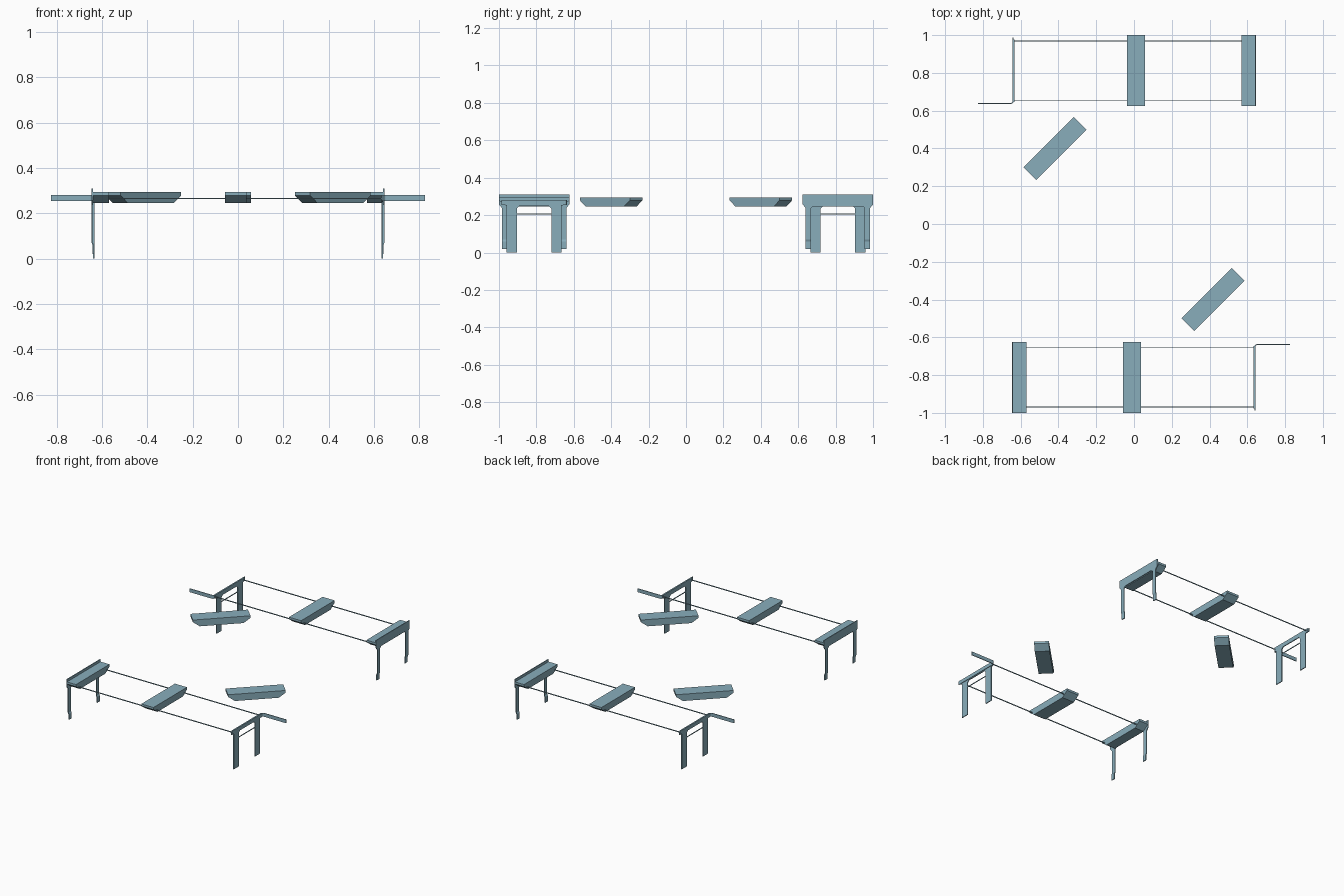
import bpy, bmesh, math
from mathutils import Matrix, Vector

if "Cube" in bpy.data.objects:
    bpy.data.objects.remove(bpy.data.objects["Cube"])

mat = bpy.data.materials.new("slate blue")
mat.diffuse_color = (0.25, 0.42, 0.50, 1)
mat.use_nodes = True
mat.node_tree.nodes["Principled BSDF"].inputs["Base Color"].default_value = mat.diffuse_color
HALF_TURN = Matrix.Rotation(math.pi, 4, 'Z')


def prism(name, profile, direction, place=Matrix()):
    """Extrude a closed 3D outline; add it and its half-turn twin."""
    bm = bmesh.new()
    face = bm.faces.new([bm.verts.new(p) for p in profile])
    ext = bmesh.ops.extrude_face_region(bm, geom=[face])
    moved = [v for v in ext["geom"] if isinstance(v, bmesh.types.BMVert)]
    bmesh.ops.translate(bm, verts=moved, vec=Vector(direction))
    bmesh.ops.recalc_face_normals(bm, faces=bm.faces[:])
    mesh = bpy.data.meshes.new(name)
    bm.to_mesh(mesh)
    bm.free()
    mesh.materials.append(mat)
    for suffix, turn in (("back", Matrix()), ("front", HALF_TURN)):
        ob = bpy.data.objects.new(f"{name}_{suffix}", mesh)
        ob.matrix_world = turn @ place
        bpy.context.collection.objects.link(ob)


def box(name, lo, hi):
    (x0, y0, z0), (x1, y1, z1) = lo, hi
    prism(name, [(x0, y0, z0), (x1, y0, z0), (x1, y1, z0), (x0, y1, z0)], (0, 0, z1 - z0))


def plank(name, x, y, width, angle=0):
    """Plank with undercut ends, running along its local y."""
    side = [(-0.188, 0.293), (0.188, 0.293), (0.188, 0.278),
            (0.143, 0.245), (-0.143, 0.245), (-0.188, 0.278)]
    place = Matrix.Translation((x, y, 0)) @ Matrix.Rotation(angle, 4, 'Z')
    prism(name, [(-width / 2, a, z) for a, z in side], (width, 0, 0), place)


MID = 0.812  # centre line of the back span


def sheet(name, half, x, thick):
    """Thin upright sheet from half an outline, mirrored about the centre line."""
    outline = half + [(-a, z) for a, z in reversed(half)]
    prism(name, [(x, MID + a, z) for a, z in outline], (thick, 0, 0))


# planks: middle, end and loose
plank("middle_plank", 0.01, MID, 0.095)
plank("end_plank", 0.605, MID, 0.07)
plank("loose_plank", -0.418, 0.40, 0.095, -math.pi / 4)

# long thin rails joining both ends
for tag, y in (("inner", 0.655), ("outer", 0.969)):
    box(f"{tag}_rail", (-0.638, y - 0.002, 0.262), (0.642, y + 0.002, 0.268))

# end board with two slim legs
sheet("end_board", [(-0.188, 0.31), (-0.188, 0.257), (-0.172, 0.238), (-0.172, 0.07),
                    (-0.143, 0.07), (-0.143, 0.238), (-0.132, 0.25)], 0.640, 0.006)

# stepped feet under the slim legs
step = [(0.640, 0.07), (0.646, 0.07), (0.641, 0.058), (0.641, 0.02), (0.635, 0.02), (0.635, 0.06)]
for tag, y in (("inner", MID - 0.172), ("outer", MID + 0.143)):
    prism(f"{tag}_foot", [(x, y, z) for x, z in step], (0, 0.029, 0))

# arched trestle with wide legs
sheet("trestle", [(-0.165, 0.28), (-0.165, 0.257), (-0.147, 0.25), (-0.147, 0.0),
                  (-0.092, 0.0), (-0.092, 0.236), (-0.078, 0.25)], -0.639, 0.006)
box("trestle_tie", (-0.638, 0.72, 0.203), (-0.634, 0.904, 0.208))

# flat strip running along the trestle and bending outward
centre, r = (-0.652, 0.650), 0.014
arc = [i * math.pi / 8 for i in range(5)]


def bend(rad):
    return [(centre[0] + rad * math.cos(a), centre[1] - rad * math.sin(a)) for a in arc]


path = ([(centre[0] + r, 0.987)] + bend(r) + [(-0.825, centre[1] - r)]
        + [(-0.825, centre[1] - r + 0.005)] + bend(r - 0.005)[::-1] + [(centre[0] + r - 0.005, 0.987)])
prism("bent_strip", [(x, y, 0.255) for x, y in path], (0, 0, 0.025))
